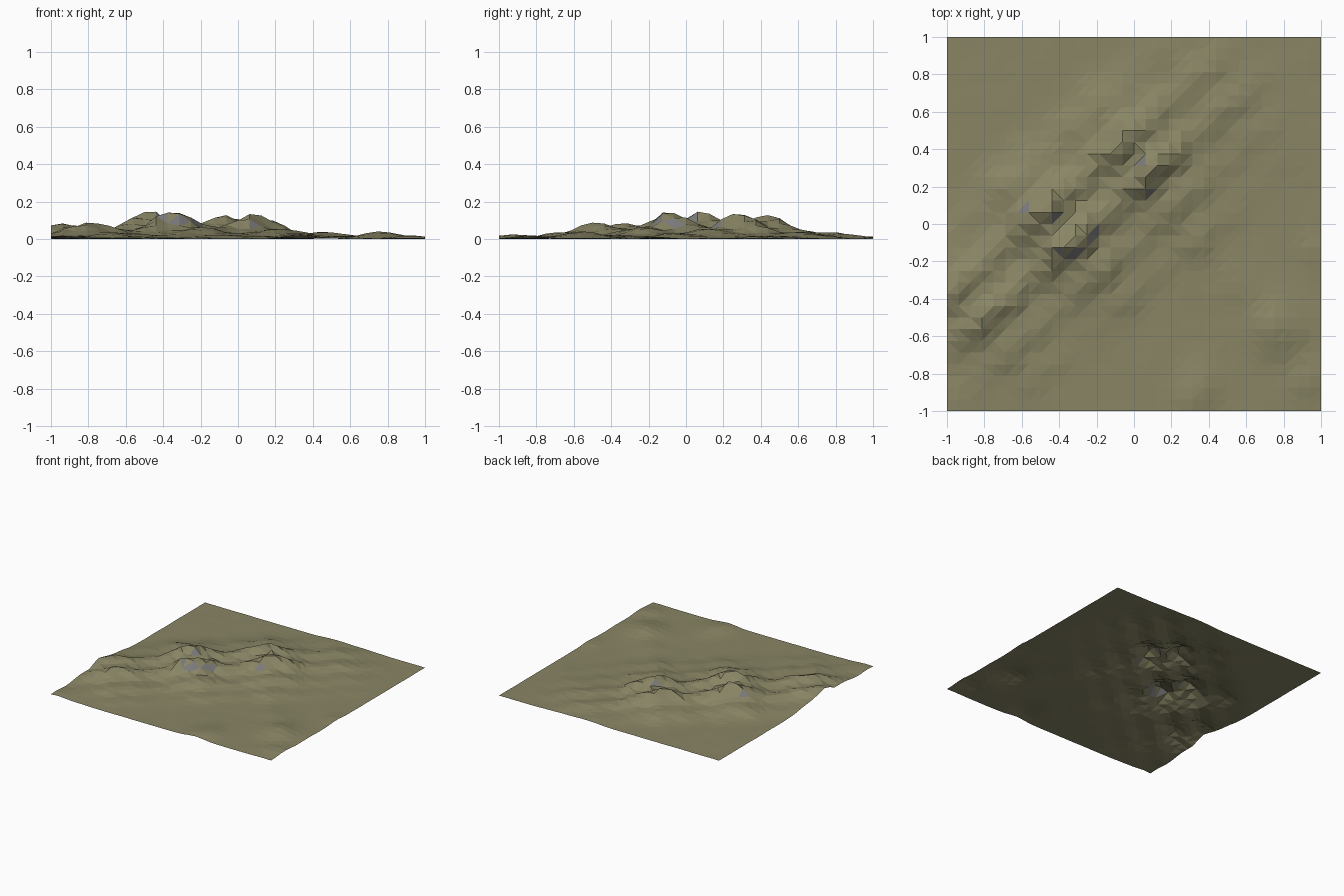
import bpy, bmesh
from math import exp, sin
from mathutils import noise, Vector

if "Cube" in bpy.data.objects:
    bpy.data.objects.remove(bpy.data.objects["Cube"])

CELLS = 32


def bell(d, width):
    return exp(-0.5 * (d / width) ** 2)


# hills strung along the diagonal: (position, weight, width)
HILLS = [(-0.91, 0.58, 0.17), (-0.31, 1.0, 0.165), (0.25, 0.88, 0.165), (0.77, 0.24, 0.15)]
# parallel crests crossing every hill: (offset, height, width)
CRESTS = [(-0.58, 0.05, 0.08), (-0.37, 0.142, 0.07), (-0.155, 0.145, 0.07),
          (0.06, 0.06, 0.07), (0.26, 0.02, 0.06)]
# small separate knolls: (x, y, height, width)
KNOLLS = [(0.76, -0.56, 0.04, 0.10), (0.56, -0.33, 0.012, 0.09), (0.92, -0.84, 0.018, 0.08),
          (0.35, -0.85, 0.018, 0.08), (0.30, -0.97, 0.014, 0.07), (0.36, -0.10, 0.014, 0.09),
          (-0.95, -0.95, 0.014, 0.10), (0.98, -0.15, 0.01, 0.06)]


def height(x, y):
    u = 0.753 * x + 0.658 * y
    v = 0.658 * x - 0.753 * y
    v += 0.018 * sin(27 * u)
    along = sum(w * bell(u - c, s) for c, w, s in HILLS)
    across = sum(h * bell(v - c, s) for c, h, s in CRESTS)
    z = along * across
    z += sum(h * bell(x - kx, s) * bell(y - ky, s) for kx, ky, h, s in KNOLLS)
    rough = noise.noise(Vector((x * 7, y * 7, 3.1)))
    return max(0.0, z * (1 + 0.12 * rough) + 0.002 * (rough + 0.5))


def material(name, colour):
    m = bpy.data.materials.new(name)
    m.diffuse_color = (*colour, 1)
    m.use_nodes = True
    m.node_tree.nodes["Principled BSDF"].inputs["Base Color"].default_value = m.diffuse_color
    return m


# terrain sheet raised by the height function
bm = bmesh.new()
bmesh.ops.create_grid(bm, x_segments=CELLS, y_segments=CELLS, size=1)
for vert in bm.verts:
    vert.co.z = height(vert.co.x, vert.co.y)
bmesh.ops.triangulate(bm, faces=bm.faces[:], quad_method='SHORT_EDGE')
bm.normal_update()

# bare rock on the high steep slopes
for face in bm.faces:
    face.smooth = False
    if face.calc_center_median().z > 0.07 and face.normal.z < 0.72:
        face.material_index = 1

mesh = bpy.data.meshes.new("terrain")
bm.to_mesh(mesh)
bm.free()
mesh.materials.append(material("grass", (0.25, 0.235, 0.13)))
mesh.materials.append(material("rock", (0.2, 0.2, 0.2)))
terrain = bpy.data.objects.new("terrain", mesh)
bpy.context.collection.objects.link(terrain)
